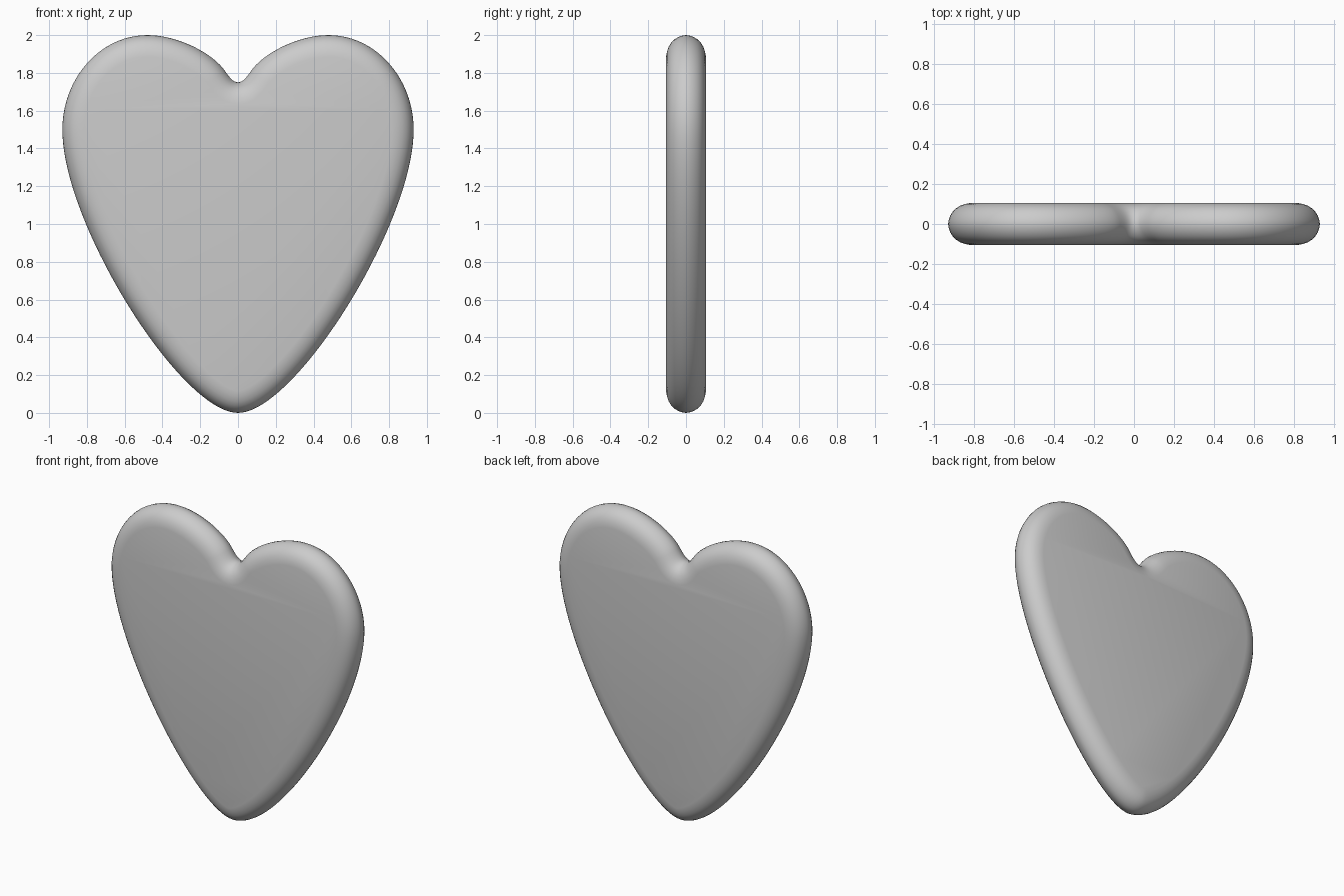
import bpy, bmesh
from mathutils import Vector
from mathutils.geometry import interpolate_bezier

if "Cube" in bpy.data.objects:
    bpy.data.objects.remove(bpy.data.objects["Cube"])

# Right half of the heart outline: bezier segments from tip to notch
SEGMENTS = [
    ((0, 0), (0.30, 0), (0.93, 1.0), (0.93, 1.5), 40),
    ((0.93, 1.5), (0.93, 1.77), (0.73, 2.0), (0.48, 2.0), 24),
    ((0.48, 2.0), (0.32, 2.0), (0.15, 1.91), (0.08, 1.825), 16),
    ((0.08, 1.825), (0.05, 1.785), (0.03, 1.75), (0, 1.75), 10),
]
half = []
for a, b, c, d, n in SEGMENTS:
    pts = interpolate_bezier(Vector(a), Vector(b), Vector(c), Vector(d), n)
    half += [Vector(p[:2]) for p in pts[:-1]]
notch = Vector((0, 1.75))
outline = half + [notch] + [Vector((-p.x, p.y)) for p in reversed(half[1:])]
count = len(outline)

# Inward direction at each outline point
inward = []
for i in range(count):
    t = (outline[(i + 1) % count] - outline[i - 1]).normalized()
    inward.append(Vector((-t.y, t.x)))

# Rounded rim section: (inset, half thickness)
rim = [(0, 0), (0.003, 0.02), (0.010, 0.04), (0.022, 0.06), (0.038, 0.077),
       (0.06, 0.091), (0.085, 0.100), (0.115, 0.106)]
section = [(d, -y) for d, y in reversed(rim)] + rim[1:]

bm = bmesh.new()
rings = []
for d, y in section:
    ring = []
    for p, n in zip(outline, inward):
        q = p + n * d
        ring.append(bm.verts.new((q.x, y, q.y)))
    rings.append(ring)

# Rim surface
for lower, upper in zip(rings, rings[1:]):
    for i in range(count):
        j = (i + 1) % count
        bm.faces.new((lower[i], lower[j], upper[j], upper[i]))

# Flat front and back
bm.faces.new(rings[0])
bm.faces.new(rings[-1])
bmesh.ops.recalc_face_normals(bm, faces=bm.faces[:])
for f in bm.faces:
    f.smooth = True

mesh = bpy.data.meshes.new("heart")
bm.to_mesh(mesh)
bm.free()
heart = bpy.data.objects.new("heart", mesh)
bpy.context.collection.objects.link(heart)
